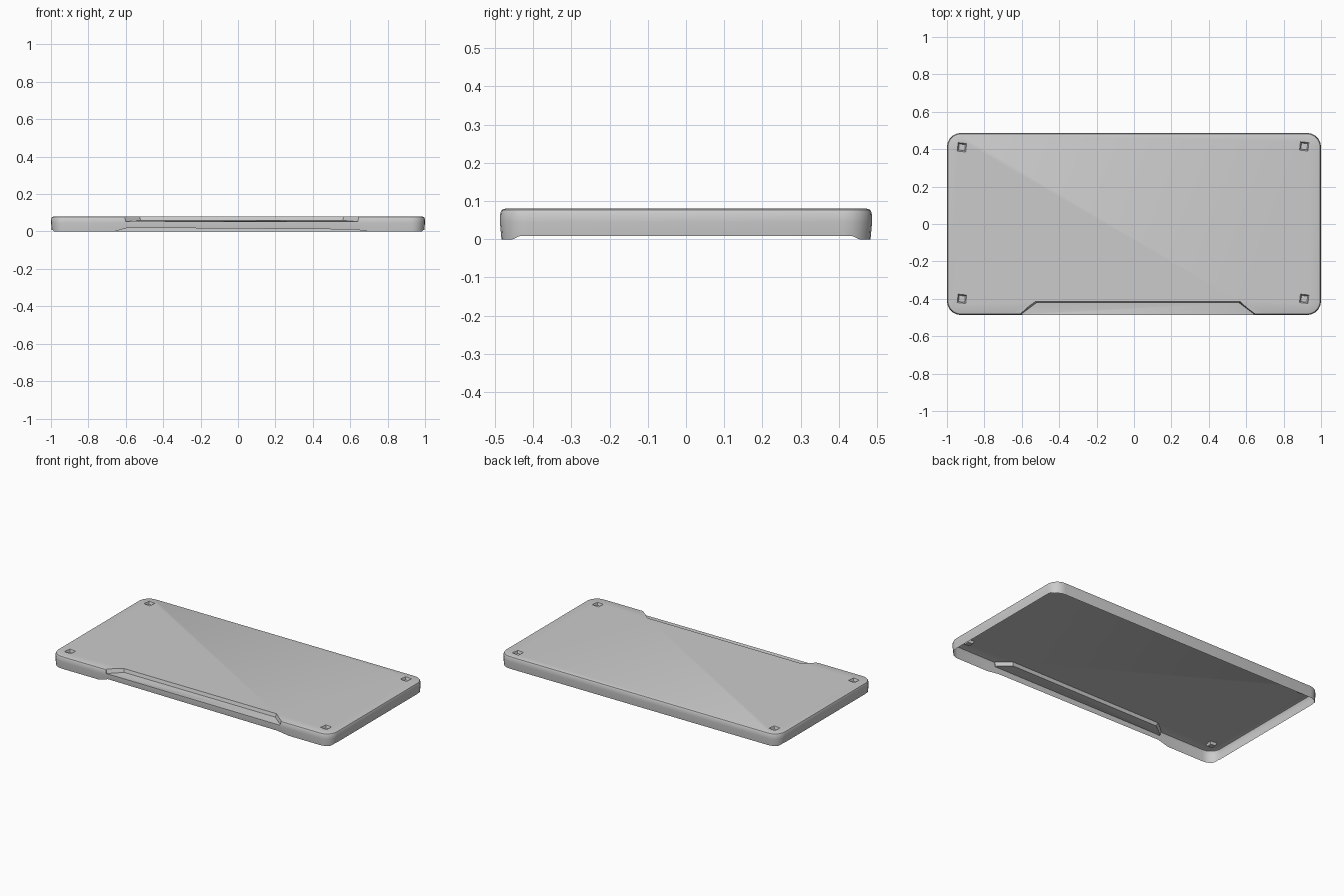
import bpy, bmesh, math
from mathutils import Vector

if "Cube" in bpy.data.objects:
    bpy.data.objects.remove(bpy.data.objects["Cube"])

HX, HY, TOP = 1.0, 0.487, 0.08


def loft(name, rings, hide=False):
    """Closed solid lofted through equally sized rings of 3D points."""
    bm = bmesh.new()
    vs = [[bm.verts.new(p) for p in r] for r in rings]
    n = len(rings[0])
    for a, b in zip(vs, vs[1:]):
        for i in range(n):
            j = (i + 1) % n
            bm.faces.new((a[i], a[j], b[j], b[i]))
    bm.faces.new(vs[0][::-1])
    bm.faces.new(vs[-1])
    bmesh.ops.recalc_face_normals(bm, faces=bm.faces)
    me = bpy.data.meshes.new(name)
    bm.to_mesh(me)
    bm.free()
    ob = bpy.data.objects.new(name, me)
    bpy.context.collection.objects.link(ob)
    ob.hide_render = hide
    return ob


def outline(inset, z, r=0.075, steps=5):
    """Rounded rectangle, with extra points on the front edge beside the notch."""
    pts = []
    for k, (sx, sy) in enumerate(((1, 1), (-1, 1), (-1, -1), (1, -1))):
        cx, cy = sx * (HX - r), sy * (HY - r)
        for i in range(steps + 1):
            a = math.pi / 2 * (k + i / steps)
            pts.append(Vector((cx + (r - inset) * math.cos(a),
                               cy + (r - inset) * math.sin(a), z)))
        if k == 2:
            pts += [Vector((x, -HY + inset, z)) for x in (-0.66, -0.59, 0.62, 0.7)]
    return pts


# Main lid with a softly rounded top edge
lid = loft("lid", [outline(0.004, 0), outline(0, 0.045), outline(0.001, 0.069),
                   outline(0.005, 0.077), outline(0.013, TOP)])

# Cutter for the long finger ledge along the front
def ledge_ring(z_back, z_front, grow):
    return [(-0.60 - grow, -0.52, z_front), (-0.60 - grow, -0.48, z_front),
            (-0.52 - grow, -0.42 + grow, z_back), (0.56 + grow, -0.42 + grow, z_back),
            (0.64 + grow, -0.48, z_front), (0.64 + grow, -0.52, z_front)]

cutters = [loft("ledge_cutter", [ledge_ring(0.059, 0.053, 0),
                                 ledge_ring(0.1, 0.1, 0.012)], True)]

# Cutters for the four small corner dimples
for x, y in ((-0.92, 0.41), (0.91, 0.415), (-0.92, -0.40), (0.91, -0.40)):
    square = lambda s, z: [(x + s * a, y + s * b, z)
                           for a, b in ((-1, -0.8), (0.8, -1), (1, 0.8), (-0.8, 1))]
    cutters.append(loft("dimple_cutter", [square(0.018, 0.064), square(0.032, 0.095)], True))

bpy.context.view_layer.objects.active = lid
lid.select_set(True)
for c in cutters:
    m = lid.modifiers.new("cut", 'BOOLEAN')
    m.operation, m.solver, m.object = 'DIFFERENCE', 'EXACT', c
    bpy.ops.object.modifier_apply(modifier=m.name)
for c in cutters:
    bpy.data.objects.remove(c)

# Open underside, with the lower rim lifted slightly below the ledge and along the sides
bm = bmesh.new()
bm.from_mesh(lid.data)
under = [f for f in bm.faces if all(v.co.z < 0.001 for v in f.verts)]
bmesh.ops.delete(bm, geom=under, context='FACES')
for v in bm.verts:
    if v.co.z < 0.001 and v.co.y < -0.47:
        if -0.62 < v.co.x < -0.5:
            v.co.z = 0.02
        elif 0.5 < v.co.x < 0.65:
            v.co.z = 0.011
    elif v.co.z < 0.001 and abs(v.co.x) > 0.99:
        v.co.z = 0.009
bm.to_mesh(lid.data)
bm.free()
bpy.ops.object.shade_smooth_by_angle(angle=math.radians(30))
